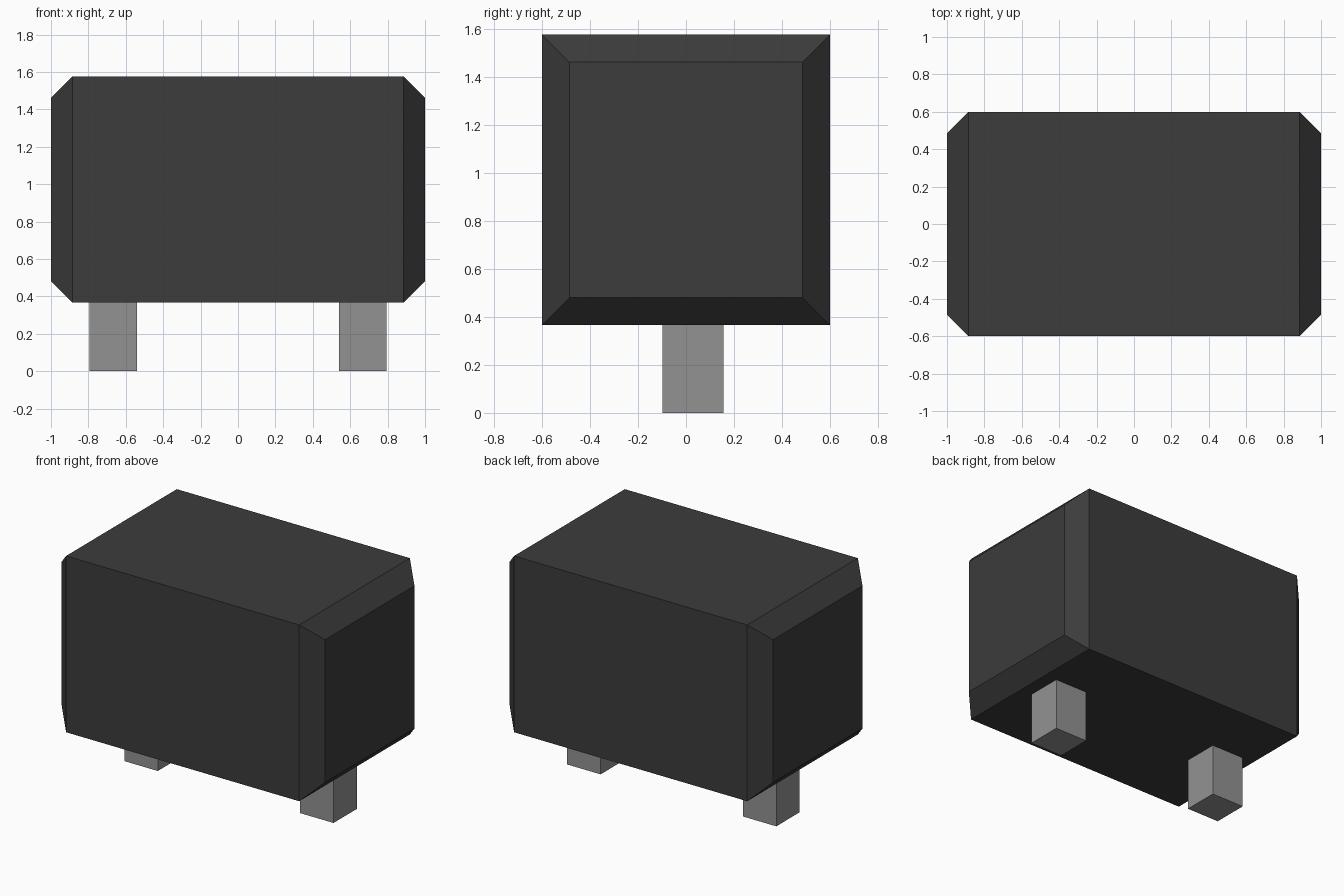
import bpy

if "Cube" in bpy.data.objects:
    bpy.data.objects.remove(bpy.data.objects["Cube"])


def material(name, shade):
    mat = bpy.data.materials.new(name)
    mat.diffuse_color = (shade, shade, shade, 1)
    mat.use_nodes = True
    mat.node_tree.nodes["Principled BSDF"].inputs["Base Color"].default_value = mat.diffuse_color
    return mat


def box(name, low, high, mat):
    bpy.ops.mesh.primitive_cube_add(size=1)
    obj = bpy.context.object
    obj.name = name
    for v in obj.data.vertices:
        v.co = [h if c > 0 else l for c, l, h in zip(v.co, low, high)]
    obj.data.materials.append(mat)
    return obj


dark = material("dark_shell", 0.045)
grey = material("grey_post", 0.29)


# Main body: a section tapered to a smaller face at each end
def section(x, inset):
    y, low, high = 0.6 - inset, 0.366 + inset, 1.576 - inset
    return [(x, -y, low), (x, y, low), (x, y, high), (x, -y, high)]


chamfer = 0.115
stations = [(-1, chamfer), (chamfer - 1, 0), (1 - chamfer, 0), (1, chamfer)]
verts = [p for x, inset in stations for p in section(x, inset)]
faces = [(3, 2, 1, 0), (12, 13, 14, 15)]
for ring in range(0, 12, 4):
    for i in range(4):
        j = (i + 1) % 4
        faces.append((ring + i, ring + j, ring + 4 + j, ring + 4 + i))
mesh = bpy.data.meshes.new("body")
mesh.from_pydata(verts, [], faces)
mesh.materials.append(dark)
body = bpy.data.objects.new("body", mesh)
bpy.context.collection.objects.link(body)

# Two square legs, set slightly behind the centre line
for side, x in (("left", -0.668), ("right", 0.666)):
    box(side + "_leg", (x - 0.127, -0.097, 0), (x + 0.127, 0.156, 0.366), grey)
